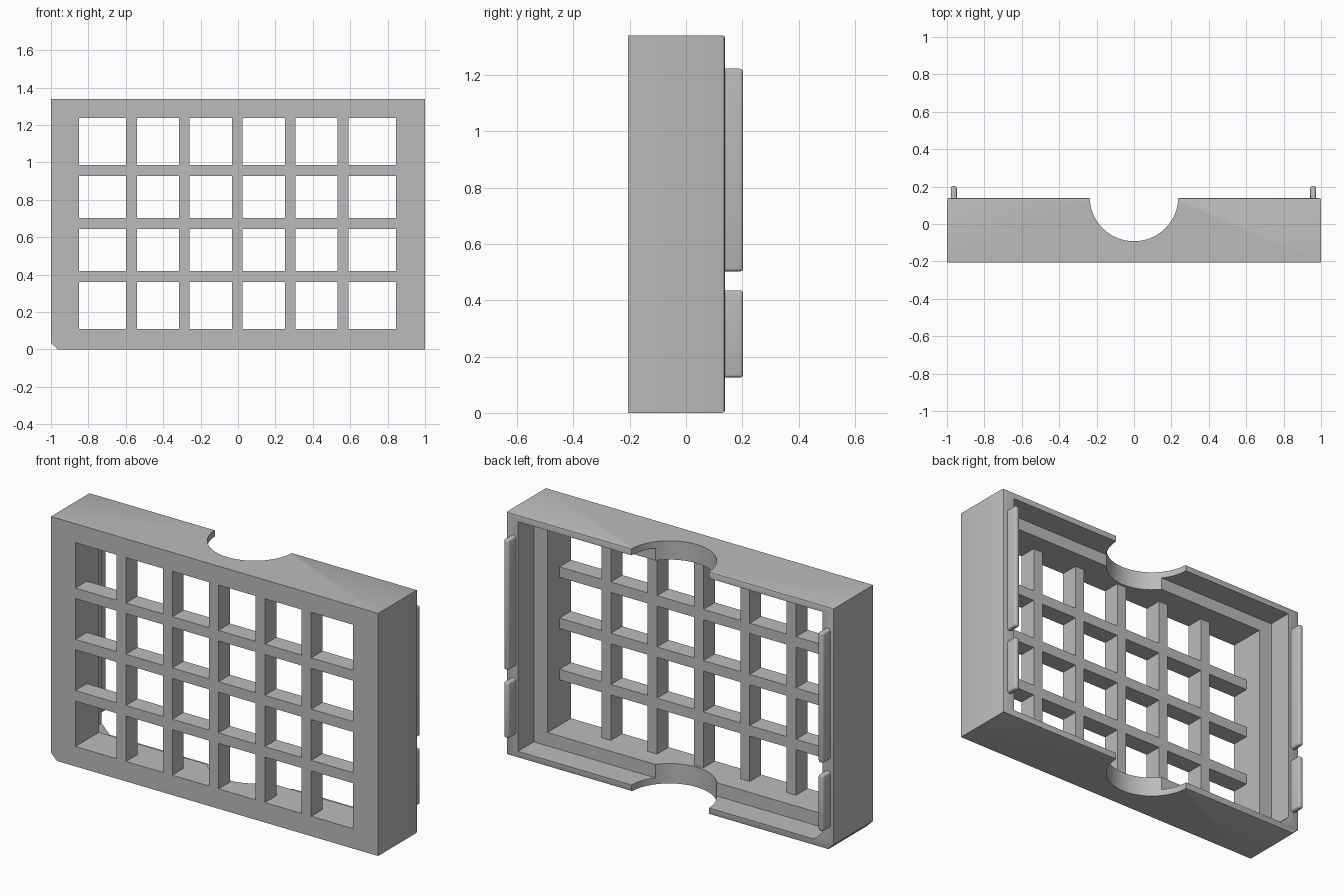
import bpy
import bmesh
import math

cube = bpy.data.objects.get("Cube")
if cube:
    bpy.data.objects.remove(cube, do_unlink=True)

FRONT, BACK, HEIGHT = -0.205, 0.138, 1.34
LEDGE_Y, BAR_Y = 0.0, -0.105

grey = bpy.data.materials.new("plain grey")
grey.use_nodes = True
GREY = (0.5, 0.5, 0.5, 1)
grey.diffuse_color = GREY
grey.node_tree.nodes["Principled BSDF"].inputs["Base Color"].default_value = GREY


def finish(name, bm):
    bmesh.ops.recalc_face_normals(bm, faces=bm.faces)
    mesh = bpy.data.meshes.new(name)
    bm.to_mesh(mesh)
    bm.free()
    mesh.materials.append(grey)
    obj = bpy.data.objects.new(name, mesh)
    bpy.context.collection.objects.link(obj)
    return obj


def add_prism(bm, outline, y0, y1):
    """Extrude an x-z outline from y0 to y1."""
    face = bm.faces.new([bm.verts.new((x, y0, z)) for x, z in outline])
    out = bmesh.ops.extrude_face_region(bm, geom=[face])
    verts = [v for v in out["geom"] if isinstance(v, bmesh.types.BMVert)]
    bmesh.ops.translate(bm, verts=verts, vec=(0, y1 - y0, 0))


def rect(x0, x1, z0, z1, chamfer=0):
    """Rectangle, with the lower right-hand corner of the model cut off if asked."""
    corner = [(x0, z0 + chamfer), (x0 + chamfer, z0)] if chamfer else [(x0, z0)]
    return corner + [(x1, z0), (x1, z1), (x0, z1)]


def smooth(obj):
    bpy.ops.object.select_all(action='DESELECT')
    obj.select_set(True)
    bpy.context.view_layer.objects.active = obj
    bpy.ops.object.shade_smooth_by_angle(angle=math.radians(30))


# Outer block, with its back rim softened
bm = bmesh.new()
add_prism(bm, rect(-1, 1, 0, HEIGHT, 0.037), FRONT, BACK)
rim = [e for e in bm.edges if all(v.co.y > BACK - 0.001 for v in e.verts)]
bmesh.ops.bevel(bm, geom=rim, offset=0.008, segments=2, profile=0.5, affect='EDGES')
frame = finish("frame", bm)

# Cutters: rear pocket, window and round notch through top and bottom
WIN = (-0.85, 0.846, 0.11, 1.236)
bm = bmesh.new()
add_prism(bm, rect(-0.93, 0.93, 0.036, HEIGHT - 0.036, 0.05), LEDGE_Y, BACK + 0.1)
pocket = finish("pocket_cutter", bm)

bm = bmesh.new()
add_prism(bm, rect(*WIN), FRONT - 0.1, BACK + 0.05)
window = finish("window_cutter", bm)

bm = bmesh.new()
bmesh.ops.create_cone(bm, cap_ends=True, segments=64, radius1=0.237, radius2=0.237, depth=2)
bmesh.ops.translate(bm, verts=bm.verts, vec=(0, 0.145, HEIGHT / 2))
notch = finish("notch_cutter", bm)

cutters = [pocket, window, notch]
for cutter in cutters:
    cutter.hide_render = True
    mod = frame.modifiers.new(cutter.name, 'BOOLEAN')
    mod.operation = 'DIFFERENCE'
    mod.solver = 'EXACT'
    mod.object = cutter

# Apply the cuts and drop the cutters
deps = bpy.context.evaluated_depsgraph_get()
cut_mesh = bpy.data.meshes.new_from_object(frame.evaluated_get(deps))
frame.modifiers.clear()
frame.data = cut_mesh
for cutter in cutters:
    bpy.data.objects.remove(cutter, do_unlink=True)
smooth(frame)

# Lattice: full-width rails with upright pieces fitted between them
PITCH, HALF = 0.283, 0.029
bm = bmesh.new()
rails = [0.39 + PITCH * i for i in range(3)]
for z in rails:
    add_prism(bm, rect(WIN[0], WIN[1], z - HALF, z + HALF), FRONT, BAR_Y)
bottoms = [WIN[2]] + [z + HALF for z in rails]
tops = [z - HALF for z in rails] + [WIN[3]]
for i in range(5):
    x = -0.57 + PITCH * i
    for z0, z1 in zip(bottoms, tops):
        add_prism(bm, rect(x - HALF, x + HALF, z0, z1), FRONT, BAR_Y)
finish("lattice", bm)

# Rounded tabs along both sides of the back rim
for side, x in (("right", -0.963), ("left", 0.958)):
    for part, z0, z1 in (("lower", 0.125, 0.435), ("upper", 0.502, 1.222)):
        bm = bmesh.new()
        add_prism(bm, rect(x - 0.016, x + 0.016, z0, z1), BACK - 0.02, 0.203)
        edges = [e for e in bm.edges if any(v.co.y > BACK for v in e.verts)]
        bmesh.ops.bevel(bm, geom=edges, offset=0.012, segments=3, profile=0.5, affect='EDGES')
        smooth(finish(f"{side}_{part}_tab", bm))
